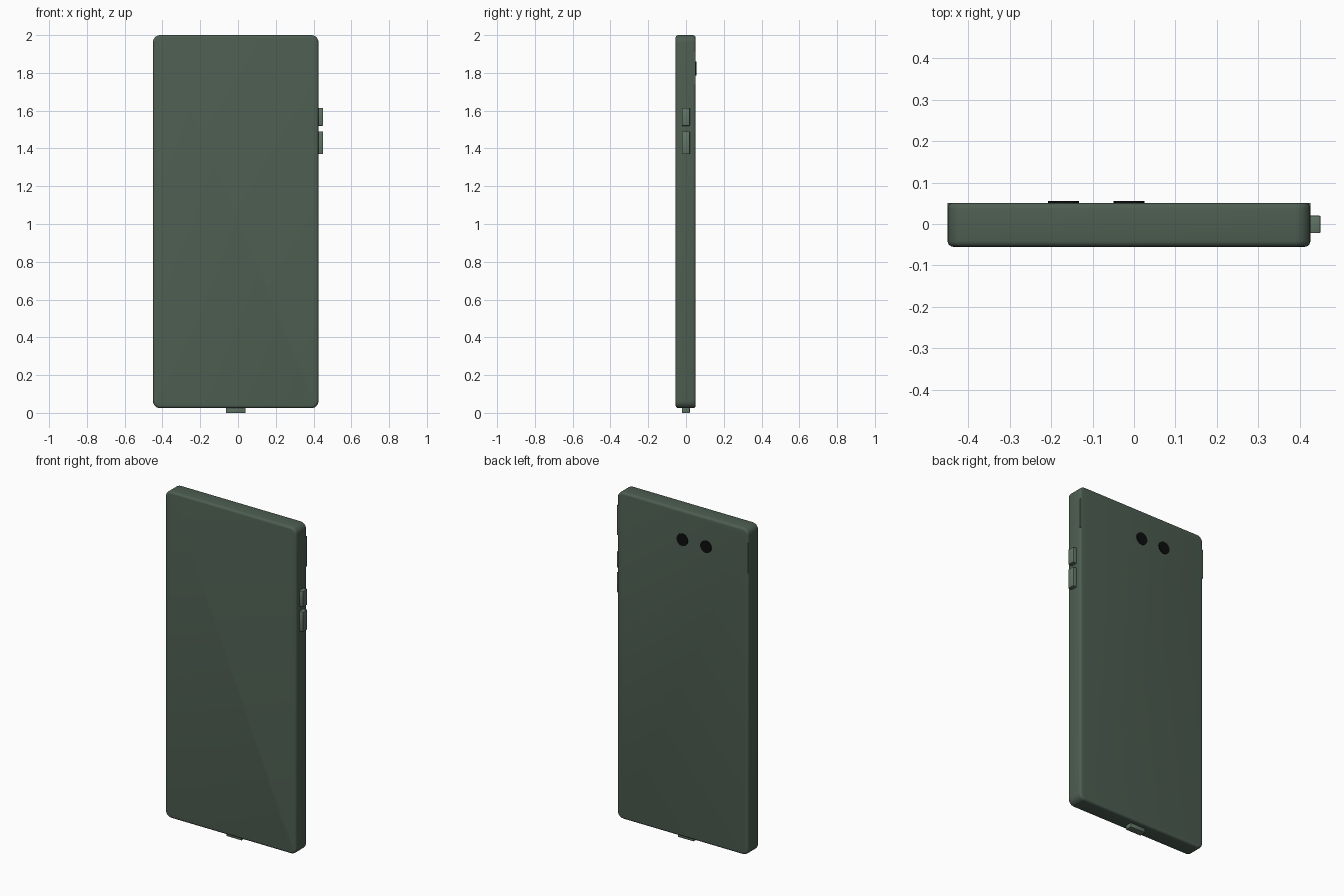
import bpy, bmesh, math
from mathutils import Matrix

if "Cube" in bpy.data.objects:
    bpy.data.objects.remove(bpy.data.objects["Cube"])


def material(name, rgb):
    m = bpy.data.materials.new(name)
    m.diffuse_color = (*rgb, 1)
    m.use_nodes = True
    m.node_tree.nodes["Principled BSDF"].inputs["Base Color"].default_value = m.diffuse_color
    return m


GREEN = material("dark_green", (0.075, 0.112, 0.083))
LIGHT = material("button_green", (0.12, 0.175, 0.13))
BLACK = material("lens_black", (0.004, 0.004, 0.004))


def finish(name, bm, mat):
    bmesh.ops.recalc_face_normals(bm, faces=bm.faces)
    me = bpy.data.meshes.new(name)
    bm.to_mesh(me)
    bm.free()
    ob = bpy.data.objects.new(name, me)
    bpy.context.collection.objects.link(ob)
    me.materials.append(mat)
    return ob


def box(name, lo, hi, mat, bevel=0):
    bm = bmesh.new()
    size = [b - a for a, b in zip(lo, hi)]
    mid = [(a + b) / 2 for a, b in zip(lo, hi)]
    bmesh.ops.create_cube(bm, size=1, matrix=Matrix.Translation(mid) @ Matrix.Diagonal((*size, 1)))
    if bevel:
        bmesh.ops.bevel(bm, geom=bm.edges[:], offset=bevel, segments=2, profile=0.5, affect='EDGES')
    return finish(name, bm, mat)


def rounded_slab(name, x0, x1, y0, y1, z0, z1, radius, rim, mat):
    # Rounded outline extruded through y, then softened around both rims
    bm = bmesh.new()
    verts = []
    for i, (x, z) in enumerate([(x1 - radius, z1 - radius), (x0 + radius, z1 - radius),
                                (x0 + radius, z0 + radius), (x1 - radius, z0 + radius)]):
        for k in range(7):
            a = (i + k / 6) * math.pi / 2
            verts.append(bm.verts.new((x + radius * math.cos(a), y0, z + radius * math.sin(a))))
    face = bm.faces.new(verts)
    ext = bmesh.ops.extrude_face_region(bm, geom=[face], use_keep_orig=True)
    for v in ext["geom"]:
        if isinstance(v, bmesh.types.BMVert):
            v.co.y = y1
    bmesh.ops.recalc_face_normals(bm, faces=bm.faces)
    rims = [e for e in bm.edges if abs(e.verts[0].co.y - e.verts[1].co.y) < 1e-6]
    bmesh.ops.bevel(bm, geom=rims, offset=rim, segments=4, profile=0.5, affect='EDGES')
    return finish(name, bm, mat)


# Phone body
body = rounded_slab("body", -0.45, 0.426, -0.055, 0.051, 0.025, 2.0, 0.038, 0.014, GREEN)

# Camera bar set flush into the back
box("camera_bar", (-0.45, 0.035, 1.735), (0.4265, 0.0505, 1.915), GREEN)

# Camera lenses
for i, x in enumerate((-0.17, -0.012)):
    bm = bmesh.new()
    bmesh.ops.create_cone(bm, cap_ends=True, segments=32, radius1=0.037, radius2=0.037, depth=0.02,
                          matrix=Matrix.Translation((x, 0.045, 1.823)) @ Matrix.Rotation(math.pi / 2, 4, 'X'))
    finish(f"lens_{i + 1}", bm, BLACK)

# Side buttons and bottom connector
for name, z0, z1 in (("power_button", 1.52, 1.615), ("volume_button", 1.37, 1.49)):
    box(name, (0.41, -0.022, z0), (0.45, 0.02, z1), LIGHT, 0.002)
box("connector", (-0.064, -0.022, 0.0), (0.04, 0.02, 0.04), LIGHT, 0.002)

# Smooth rounded parts, keep hard edges crisp
bpy.ops.object.select_all(action='DESELECT')
for ob in bpy.context.collection.objects:
    ob.select_set(True)
bpy.context.view_layer.objects.active = body
bpy.ops.object.shade_smooth_by_angle(angle=math.radians(35))
